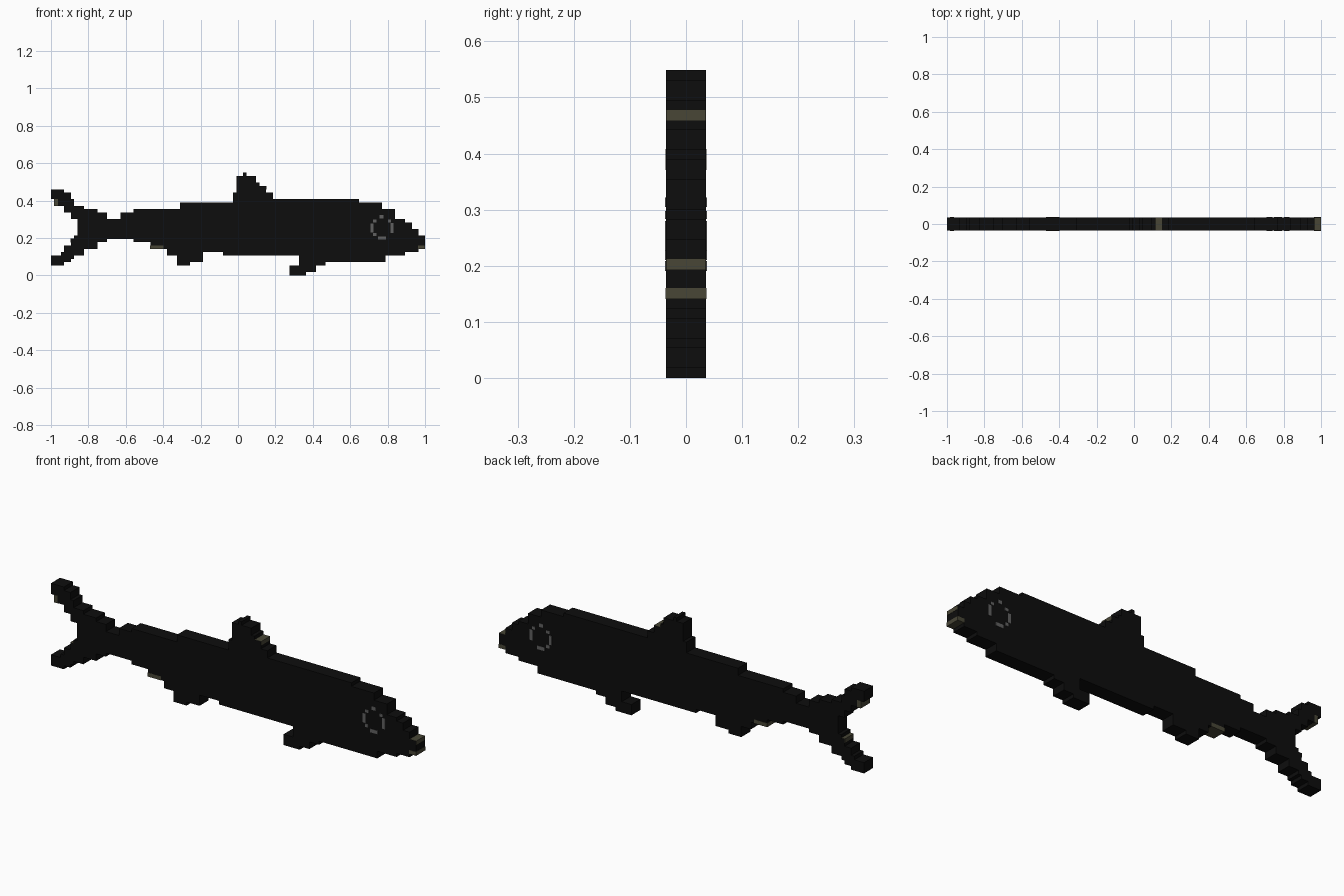
import bpy
import bmesh

cube = bpy.data.objects.get("Cube")
if cube:
    bpy.data.objects.remove(cube, do_unlink=True)

CELL = 2 / 113          # one square of the stepped grid
HALF = 2 * CELL         # half of the slab thickness


def material(name, rgb):
    m = bpy.data.materials.new(name)
    m.use_nodes = True
    m.diffuse_color = (*rgb, 1)
    m.node_tree.nodes["Principled BSDF"].inputs["Base Color"].default_value = (*rgb, 1)
    return m


BLACK = material("near black", (0.004, 0.004, 0.004))
OLIVE = material("dark olive", (0.065, 0.061, 0.037))
GREY = material("eye grey", (0.12, 0.12, 0.12))


def slab(name, outline, mat, half=HALF):
    """Extrude an x-z outline symmetrically in y."""
    bm = bmesh.new()
    face = bm.faces.new([bm.verts.new((x, -half, z)) for x, z in outline])
    ext = bmesh.ops.extrude_face_region(bm, geom=[face])
    moved = [v for v in ext["geom"] if isinstance(v, bmesh.types.BMVert)]
    bmesh.ops.translate(bm, verts=moved, vec=(0, 2 * half, 0))
    bmesh.ops.recalc_face_normals(bm, faces=bm.faces)
    mesh = bpy.data.meshes.new(name)
    bm.to_mesh(mesh)
    bm.free()
    mesh.materials.append(mat)
    obj = bpy.data.objects.new(name, mesh)
    bpy.context.collection.objects.link(obj)
    return obj


def stairs(steps, end):
    """Turn (start column, height) steps into a staircase line."""
    line = []
    for i, (c, r) in enumerate(steps):
        stop = steps[i + 1][0] if i + 1 < len(steps) else end
        line += [(c * CELL - 1, r * CELL), (stop * CELL - 1, r * CELL)]
    return line


def stepped(name, bottoms, tops, end):
    return slab(name, stairs(bottoms, end) + stairs(tops, end)[::-1], BLACK)


def patch(name, c0, c1, r0, r1, mat, grow, half):
    x0, x1 = c0 * CELL - 1 - grow, c1 * CELL - 1 + grow
    z0, z1 = r0 * CELL - grow, r1 * CELL + grow
    return slab(name, [(x0, z0), (x1, z0), (x1, z1), (x0, z1)], mat, half)


# Body with tail stem and nose
stepped("body",
        [(17, 11), (25, 10), (30, 8), (38, 7), (52, 6), (83, 4), (101, 6), (107, 7), (111, 8)],
        [(17, 17), (21, 19), (25, 20), (39, 22), (67, 23), (93, 22), (100, 20),
         (104, 17), (107, 16), (109, 14), (111, 12)], 113)

# Forked tail
stepped("tail_upper_lobe",
        [(0, 23), (1, 21), (4, 19), (6, 17), (8, 14)],
        [(0, 26), (4, 25), (6, 23), (7, 21), (10, 20), (14, 19)], 17)
stepped("tail_lower_lobe",
        [(0, 3), (4, 4), (6, 5), (7, 6), (10, 8), (14, 10)],
        [(0, 6), (3, 7), (4, 9), (6, 11), (7, 12), (8, 14)], 17)

# Fins
stepped("dorsal_fin", [(55, 22), (67, 22)],
        [(55, 25), (56, 30), (58, 31), (59, 30), (62, 28), (63, 27), (65, 25)], 67)
stepped("pelvic_fin", [(35, 6), (38, 3), (42, 4)], [(35, 8), (38, 7)], 46)
stepped("pectoral_fin", [(72, 0), (77, 1), (80, 3)], [(72, 3), (75, 6)], 83)

# Olive cells along the edges
skin = 0.001
for name, c0, c1, r0, r1, half in [
        ("upper_lip_patch", 111, 113, 11, 12, HALF - skin),
        ("lower_lip_patch", 111, 113, 8, 9, HALF + skin),
        ("dorsal_patch", 63, 65, 26, 27, HALF - skin),
        ("vent_patch", 30, 34, 8, 9, HALF + skin),
        ("upper_lobe_patch", 1, 2, 21, 23, HALF + skin),
        ("lower_lobe_patch", 6, 7, 10, 11, HALF - skin)]:
    patch(name, c0, c1, r0, r1, OLIVE, skin, half)

# Broken eye ring, showing on both sides
for i, (c0, c1, r0, r1) in enumerate([
        (99.3, 100.5, 17.2, 18.2), (96.6, 97.4, 13, 15.6), (102.6, 103.5, 12.8, 15.8),
        (98.8, 101.2, 10.8, 11.8), (97.3, 98.3, 11.9, 12.8), (97.3, 98.4, 16, 16.8),
        (101.8, 102.7, 16, 16.8)]):
    patch(f"eye_ring_{i + 1}", c0, c1, r0, r1, GREY, 0, HALF + 0.002)
